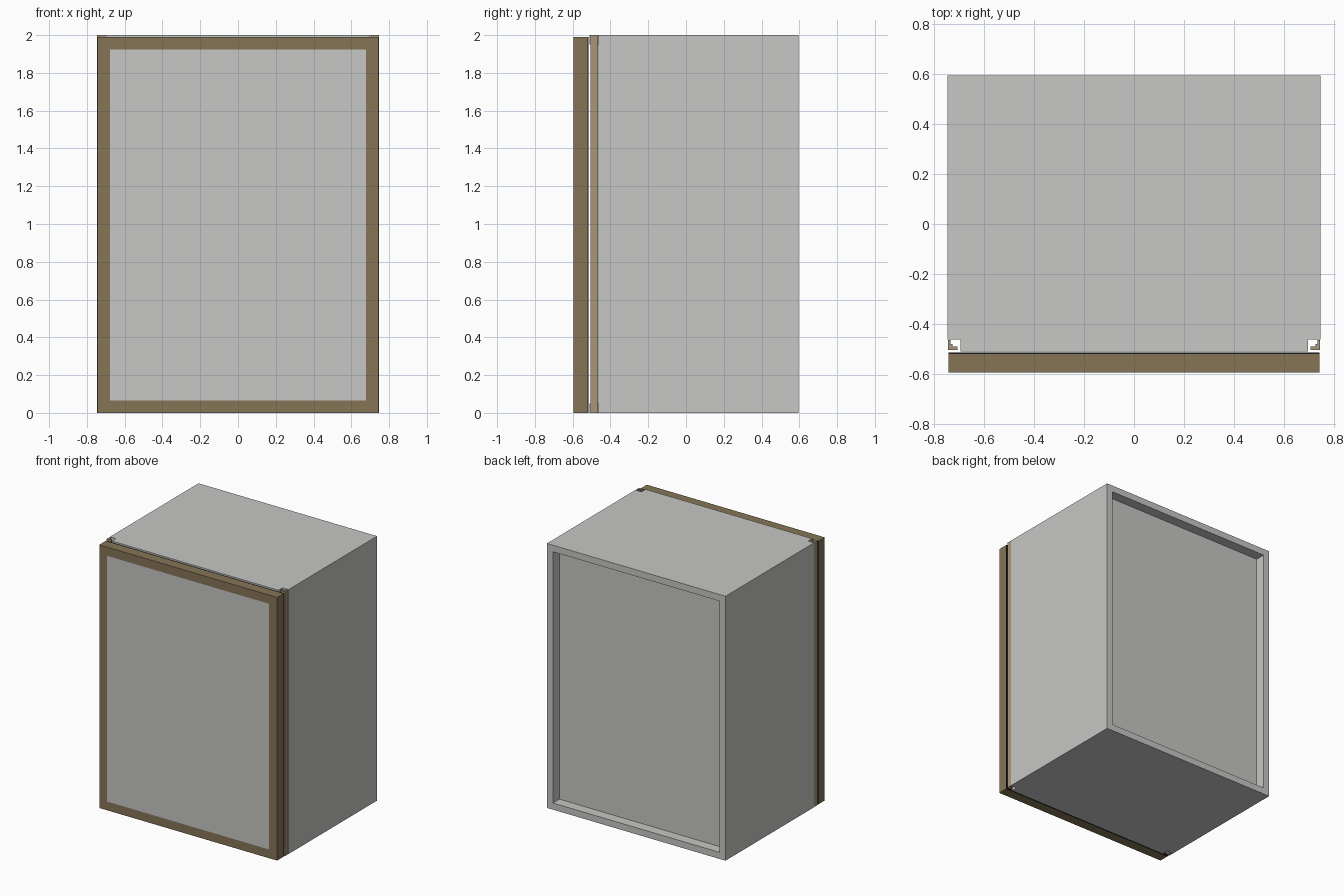
import bpy, bmesh

if "Cube" in bpy.data.objects:
    bpy.data.objects.remove(bpy.data.objects["Cube"])


def material(name, rgb):
    m = bpy.data.materials.new(name)
    m.diffuse_color = (*rgb, 1)
    m.use_nodes = True
    m.node_tree.nodes["Principled BSDF"].inputs["Base Color"].default_value = m.diffuse_color
    return m


GREY = material("light grey", (0.57, 0.575, 0.56))
BROWN = material("door brown", (0.235, 0.178, 0.093))
TAN = material("post tan", (0.39, 0.31, 0.2))
BLACK = material("seal black", (0.01, 0.01, 0.01))


def finish(name, bm, mat):
    bmesh.ops.recalc_face_normals(bm, faces=bm.faces)
    me = bpy.data.meshes.new(name)
    bm.to_mesh(me)
    bm.free()
    ob = bpy.data.objects.new(name, me)
    bpy.context.collection.objects.link(ob)
    me.materials.append(mat)
    return ob


def prism(name, pts, axis, a, b, mat):
    """Extrude a closed profile: axis 'z' takes (x, y) points, axis 'y' takes (x, z)."""
    place = (lambda p, t: (p[0], p[1], t)) if axis == "z" else (lambda p, t: (p[0], t, p[1]))
    bm = bmesh.new()
    lo = [bm.verts.new(place(p, a)) for p in pts]
    hi = [bm.verts.new(place(p, b)) for p in pts]
    bm.faces.new(lo)
    bm.faces.new(hi)
    n = len(pts)
    for i in range(n):
        j = (i + 1) % n
        bm.faces.new((lo[i], lo[j], hi[j], hi[i]))
    return finish(name, bm, mat)


def box(name, x0, x1, y0, y1, z0, z1, mat):
    return prism(name, [(x0, y0), (x1, y0), (x1, y1), (x0, y1)], "z", z0, z1, mat)


def frame(name, x, z0, z1, w, y0, y1, mat):
    """Rectangular ring facing the front, border width w."""
    bm = bmesh.new()
    rings = []
    for y in (y0, y1):
        for d in (0, w):
            rings.append([bm.verts.new((sx * (x - d), y, z)) for sx, z in
                          ((-1, z0 + d), (1, z0 + d), (1, z1 - d), (-1, z1 - d))])
    fo, fi, bo, bi = rings
    for p, q in ((fo, fi), (fi, bi), (bi, bo), (bo, fo)):
        for i in range(4):
            j = (i + 1) % 4
            bm.faces.new((p[i], p[j], q[j], q[i]))
    return finish(name, bm, mat)


X, BACK, LIP, NOTCH, WALL = 0.747, 0.595, -0.512, -0.463, 0.05
IN = 0.697

# Carcass: floor, left wall and top as one C-shaped shell
shell = prism("carcass_shell",
              [(-X, 0), (IN, 0), (IN, WALL), (-IN, WALL),
               (-IN, 2 - WALL), (IN, 2 - WALL), (IN, 2), (-X, 2)],
              "y", LIP, BACK, GREY)

# Notch at the front left corner for the post
cutter = box("notch_cutter", -1, -IN + 0.001, -1, NOTCH, -1, 3, GREY)
cutter.hide_render = True
cutter.hide_set(True)
mod = shell.modifiers.new("corner_notch", "BOOLEAN")
mod.operation = "DIFFERENCE"
mod.solver = "EXACT"
mod.object = cutter

# Right wall and recessed back panel
box("right_wall", IN, X, NOTCH, BACK, 0, 2, GREY)
box("back_panel", -IN, IN, 0.49, 0.518, WALL, 2 - WALL, GREY)

# L-shaped corner posts standing in the notches
for side, s in (("left", -1), ("right", 1)):
    prism(side + "_corner_post",
          [(s * x, y) for x, y in ((0.708, -0.505), (0.746, -0.505), (0.746, -0.466),
                                   (0.735, -0.466), (0.735, -0.482), (0.727, -0.482),
                                   (0.727, -0.492), (0.708, -0.492))],
          "z", 0, 2, TAN)

# Door: brown frame, grey infill and black seal behind
frame("door_frame", 0.744, 0, 1.99, 0.066, -0.595, -0.521, BROWN)
box("door_panel", -0.678, 0.678, -0.595, -0.521, 0.066, 1.924, GREY)
frame("door_seal", 0.744, 0, 1.99, 0.066, -0.521, -0.515, BLACK)
